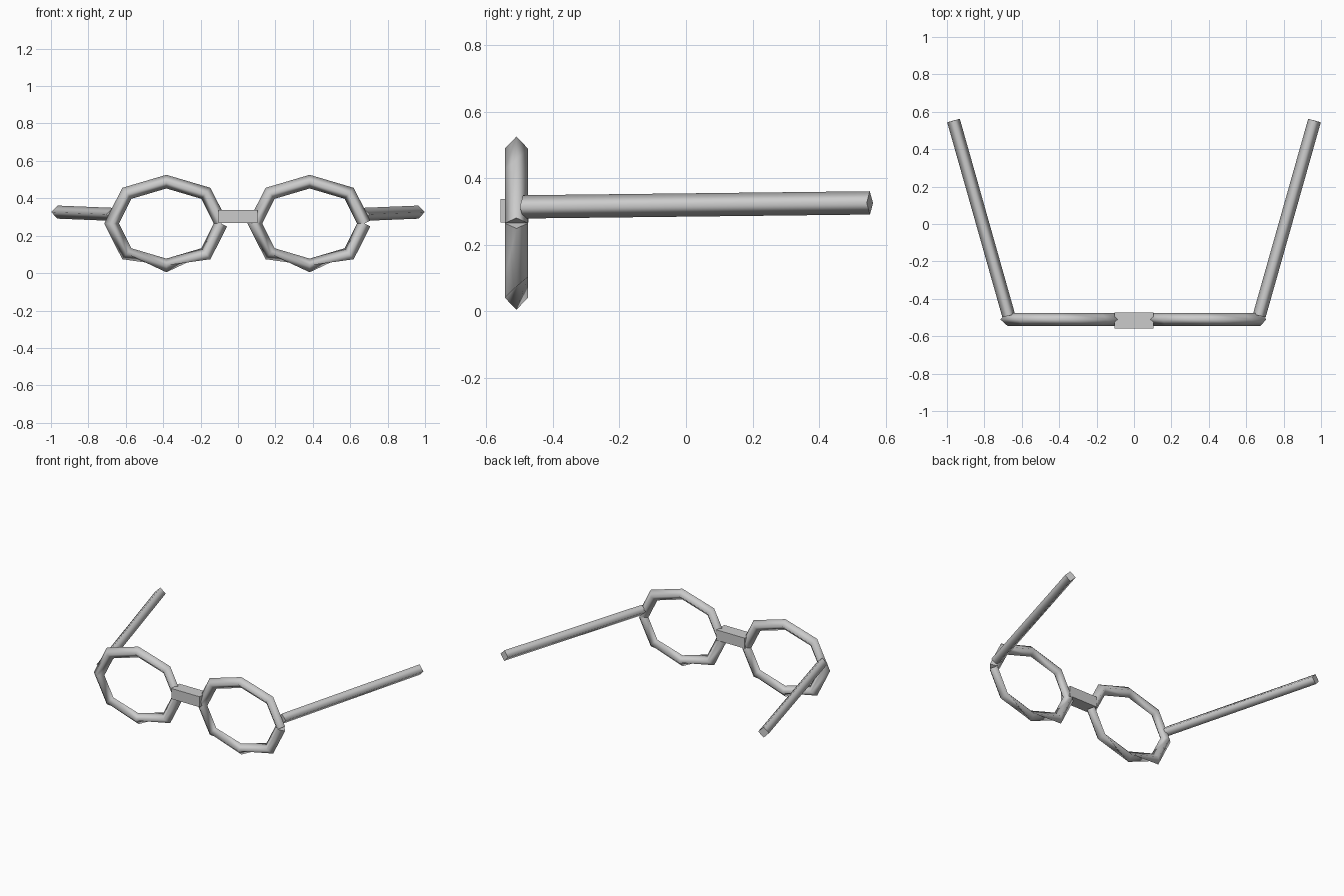
import bpy, bmesh, math
from mathutils import Vector

cube = bpy.data.objects.get("Cube")
if cube:
    bpy.data.objects.remove(cube, do_unlink=True)

grey = bpy.data.materials.new("light_grey")
grey.use_nodes = True
grey.diffuse_color = (0.6, 0.6, 0.6, 1)
grey.node_tree.nodes["Principled BSDF"].inputs["Base Color"].default_value = (0.6, 0.6, 0.6, 1)

R = 0.035  # tube radius


def finish(bm, name):
    bmesh.ops.recalc_face_normals(bm, faces=bm.faces)
    mesh = bpy.data.meshes.new(name)
    bm.to_mesh(mesh)
    bm.free()
    mesh.materials.append(grey)
    obj = bpy.data.objects.new(name, mesh)
    bpy.context.collection.objects.link(obj)
    return obj


def tube(name, path, plane_normal, twisted=()):
    """Four-sided mitred tube; segments listed in twisted turn by a quarter."""
    bm = bmesh.new()
    n = Vector(plane_normal)
    rings = []
    for i, p in enumerate(path):
        before = (p - path[i - 1]).normalized() if i else None
        after = (path[i + 1] - p).normalized() if i < len(path) - 1 else None
        before, after = before or after, after or before
        tangent = (before + after).normalized()
        side = n.cross(tangent).normalized() * (R / tangent.dot(after))
        up = tangent.cross(side).normalized() * R
        rings.append([bm.verts.new(p + o) for o in (side, up, -side, -up)])
    shift = 0
    for i in range(len(rings) - 1):
        turn = shift + (1 if i in twisted else 0)
        a, b = rings[i], rings[i + 1]
        for k in range(4):
            f = bm.faces.new((a[(k + shift) % 4], a[(k + shift + 1) % 4],
                              b[(k + turn + 1) % 4], b[(k + turn) % 4]))
            f.smooth = True
        shift = turn
    # flat end caps with sharp borders
    for ring in (rings[0], rings[-1]):
        cap = bm.faces.new(ring)
        for e in cap.edges:
            e.smooth = False
    return finish(bm, name)


# Rims: open eight-sided loops whose ends meet at the +x side
for name, cx in (("right_rim", -0.383), ("left_rim", 0.383)):
    path = [Vector((cx + 0.293 * math.cos(i * math.pi / 4), -0.51,
                    0.265 + 0.224 * math.sin(i * math.pi / 4))) for i in range(9)]
    path[1:8:2] = [Vector((cx + (p.x - cx) * 1.02, p.y, 0.265 + (p.z - 0.265) * 1.02))
                   for p in path[1:8:2]]
    tube(name, path, (0, 1, 0), twisted=(5, 6))

# Temples: straight rods splaying outwards
for name, s in (("right_temple", -1), ("left_temple", 1)):
    tube(name, [Vector((s * 0.67, -0.49, 0.314)), Vector((s * 0.965, 0.553, 0.326))], (0, 0, 1))

# Nose bridge: plain box
bm = bmesh.new()
bmesh.ops.create_cube(bm, size=1)
for v in bm.verts:
    v.co = Vector((v.co.x * 0.21, v.co.y * 0.084 - 0.516, v.co.z * 0.07 + 0.302))
finish(bm, "nose_bridge")
